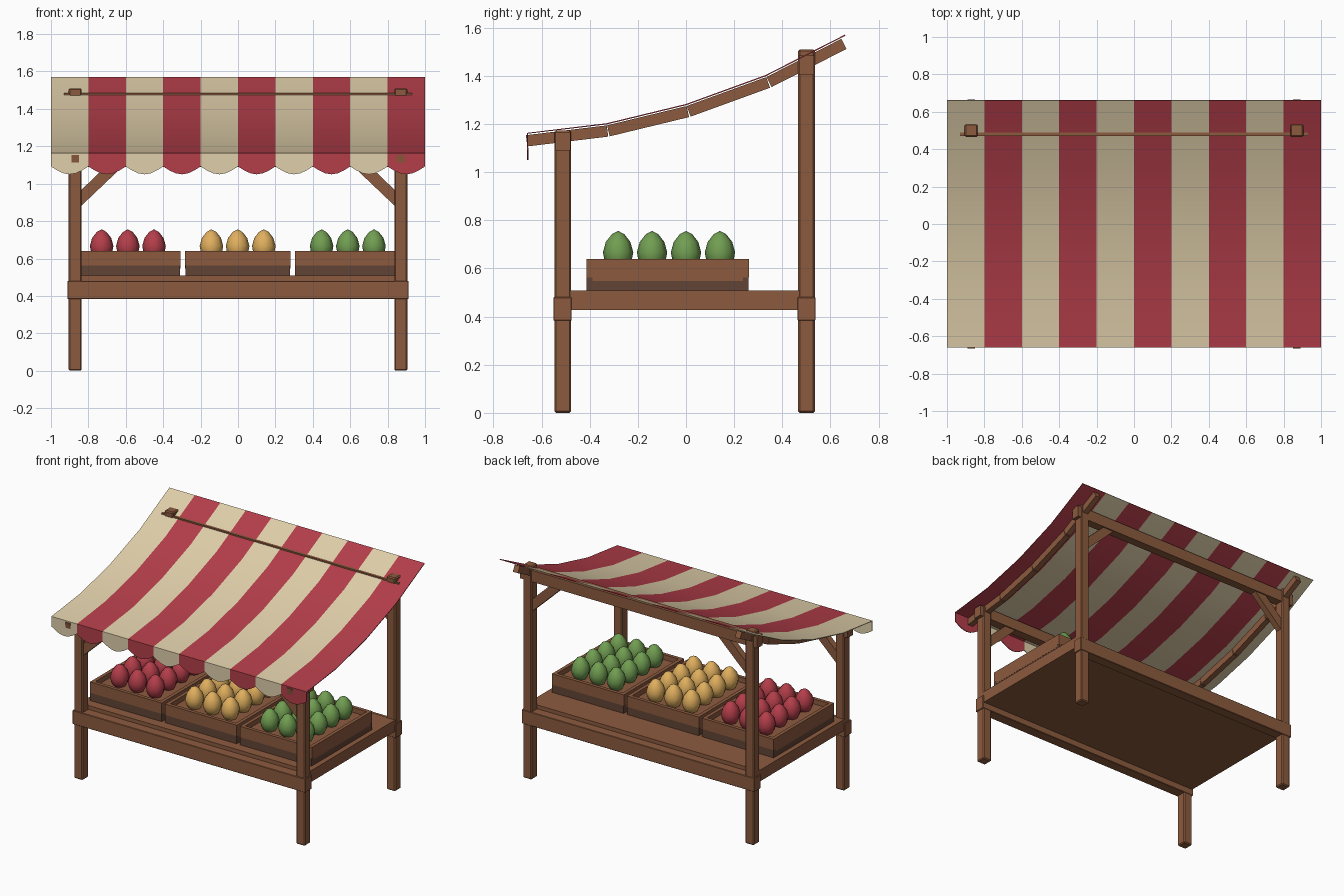
import bpy, bmesh, math
from mathutils import Vector

if "Cube" in bpy.data.objects:
    bpy.data.objects.remove(bpy.data.objects["Cube"])


def material(name, r, g, b):
    lin = [((c / 255 + 0.055) / 1.055) ** 2.4 for c in (r, g, b)]
    m = bpy.data.materials.new(name)
    m.diffuse_color = (*lin, 1)
    m.use_nodes = True
    m.node_tree.nodes["Principled BSDF"].inputs["Base Color"].default_value = m.diffuse_color
    return m


WOOD = material("wood", 140, 91, 62)
DARK = material("dark wood", 98, 67, 54)
RED = material("red", 180, 62, 74)
CREAM = material("cream", 224, 207, 170)
YELLOW = material("yellow", 224, 175, 94)
GREEN = material("green", 113, 158, 82)


def make(name, bm, *mats, recalc=True):
    if recalc:
        bmesh.ops.recalc_face_normals(bm, faces=bm.faces)
    me = bpy.data.meshes.new(name)
    bm.to_mesh(me)
    bm.free()
    for m in mats:
        me.materials.append(m)
    ob = bpy.data.objects.new(name, me)
    bpy.context.collection.objects.link(ob)
    return ob


def box(name, x, y, z, mat=WOOD, bevel=0.0):
    """Box given as (min, max) ranges."""
    bm = bmesh.new()
    bmesh.ops.create_cube(bm, size=1)
    for v in bm.verts:
        v.co = [r[0] + (c + 0.5) * (r[1] - r[0]) for c, r in zip(v.co, (x, y, z))]
    if bevel:
        bmesh.ops.bevel(bm, geom=bm.edges[:], offset=bevel, segments=1, affect='EDGES')
    return make(name, bm, mat)


def prism(name, outline, axis, lo, hi):
    """Extrude a 2D outline along x (outline is y,z) or y (outline is x,z)."""
    bm = bmesh.new()
    ends = []
    for t in (lo, hi):
        pts = [(t, a, b) if axis == 'x' else (a, t, b) for a, b in outline]
        ends.append([bm.verts.new(p) for p in pts])
        bm.faces.new(ends[-1])
    n = len(outline)
    for i in range(n):
        j = (i + 1) % n
        bm.faces.new((ends[0][i], ends[0][j], ends[1][j], ends[1][i]))
    return make(name, bm, WOOD)


# Posts, braces and rafters
SLOPE = [(-0.66, 1.163), (-0.33, 1.203), (0, 1.283), (0.33, 1.403), (0.66, 1.571)]
for s, side in ((-1, "left"), (1, "right")):
    px = sorted((s * 0.836, s * 0.905))
    box(f"{side}_front_post", px, (-0.546, -0.477), (0, 1.172), WOOD, 0.007)
    box(f"{side}_back_post", px, (0.466, 0.535), (0, 1.51), WOOD, 0.007)
    for row, y, top in (("front", -0.511, 1.108), ("back", 0.5, 1.418)):
        brace = [(s * 0.85, top - 0.238), (s * 0.85, top - 0.153),
                 (s * 0.69, top), (s * 0.60, top)]
        prism(f"{side}_{row}_brace", brace, 'y', y - 0.022, y + 0.022)
    # Rafter pieces follow the sagging cloth
    for i in range(4):
        a, b = Vector(SLOPE[i]), Vector(SLOPE[i + 1])
        d = (b - a).normalized()
        n = Vector((d.y, -d.x))
        if i == 0:
            a = a - d * 0.006
        if i == 3:
            b = b - d * 0.021
        quad = [a + n * 0.009, b + n * 0.009, b + n * 0.056, a + n * 0.056]
        prism(f"{side}_rafter_{i + 1}", [tuple(p) for p in quad], 'x',
              s * 0.87 - 0.02, s * 0.87 + 0.02)

# Cross beams and table
box("front_roof_beam", (-0.93, 0.93), (-0.542, -0.48), (1.09, 1.166))
box("back_roof_beam", (-0.93, 0.93), (0.47, 0.531), (1.403, 1.484))
box("front_table_beam", (-0.912, 0.912), (-0.551, -0.475), (0.383, 0.481), WOOD, 0.003)
box("back_table_beam", (-0.912, 0.912), (0.463, 0.538), (0.383, 0.481), WOOD, 0.003)
box("table_top", (-0.904, 0.904), (-0.482, 0.472), (0.428, 0.508))

# Striped awning with a scalloped front edge
bm = bmesh.new()
for k in range(10):
    x0, x1 = -1 + 0.2 * k, -0.8 + 0.2 * k
    rows = [(bm.verts.new((x0, y, z)), bm.verts.new((x1, y, z))) for y, z in SLOPE]
    faces = [bm.faces.new((p[0], p[1], q[1], q[0])) for p, q in zip(rows, rows[1:])]
    arc = [bm.verts.new((x0 + 0.2 * i / 6, -0.66,
                         1.092 - 0.042 * math.sin(math.pi * i / 6))) for i in range(7)]
    faces.append(bm.faces.new([rows[0][0]] + arc + [rows[0][1]]))
    for f in faces:
        f.material_index = k % 2
bmesh.ops.remove_doubles(bm, verts=bm.verts, dist=0.0001)
awning = make("awning", bm, CREAM, RED, recalc=False)
bpy.context.view_layer.objects.active = awning
awning.select_set(True)
cloth = awning.modifiers.new("cloth", 'SOLIDIFY')
cloth.thickness = 0.005
cloth.offset = -1
bpy.ops.object.modifier_apply(modifier="cloth")
bpy.ops.object.shade_smooth_by_angle(angle=math.radians(30))
awning.select_set(False)


# Crates of fruit
def fruit_mesh(bm, cx, cy):
    prof = [(0.030, 0.590), (0.056, 0.630), (0.063, 0.667),
            (0.051, 0.710), (0.026, 0.742)]
    rings = []
    for r, z in prof:
        rings.append([bm.verts.new((cx + r * math.cos(math.tau * i / 8),
                                    cy + r * math.sin(math.tau * i / 8), z))
                      for i in range(8)])
    tip = bm.verts.new((cx, cy, 0.756))
    bm.faces.new(rings[0])
    for i in range(8):
        j = (i + 1) % 8
        for a, b in zip(rings, rings[1:]):
            bm.faces.new((a[i], a[j], b[j], b[i]))
        bm.faces.new((rings[-1][i], rings[-1][j], tip))
    for f in bm.faces:
        f.smooth = True


for name, x0, x1, cx, mat in (("red", -0.870, -0.308, -0.589, RED),
                              ("yellow", -0.283, 0.280, -0.002, YELLOW),
                              ("green", 0.305, 0.868, 0.587, GREEN)):
    y0, y1, t = -0.414, 0.261, 0.025
    box(f"{name}_crate_base", (x0 + 0.001, x1 - 0.001), (y0 + 0.001, y1 - 0.001),
        (0.508, 0.565), DARK)
    box(f"{name}_crate_floor", (x0 + t, x1 - t), (y0 + t, y1 - t), (0.56, 0.605))
    for side, xr, yr, low in (("front", (x0, x1), (y0, y0 + t), 0.563),
                              ("back", (x0, x1), (y1 - t, y1), 0.563),
                              ("left", (x0, x0 + t), (y0 + t, y1 - t), 0.547),
                              ("right", (x1 - t, x1), (y0 + t, y1 - t), 0.547)):
        box(f"{name}_crate_{side}_board", xr, yr, (low, 0.64))
    bm = bmesh.new()
    for i in range(3):
        for j in range(4):
            fruit_mesh(bm, cx + 0.14 * (i - 1), -0.282 + 0.141 * j)
    make(f"{name}_fruit", bm, mat)
